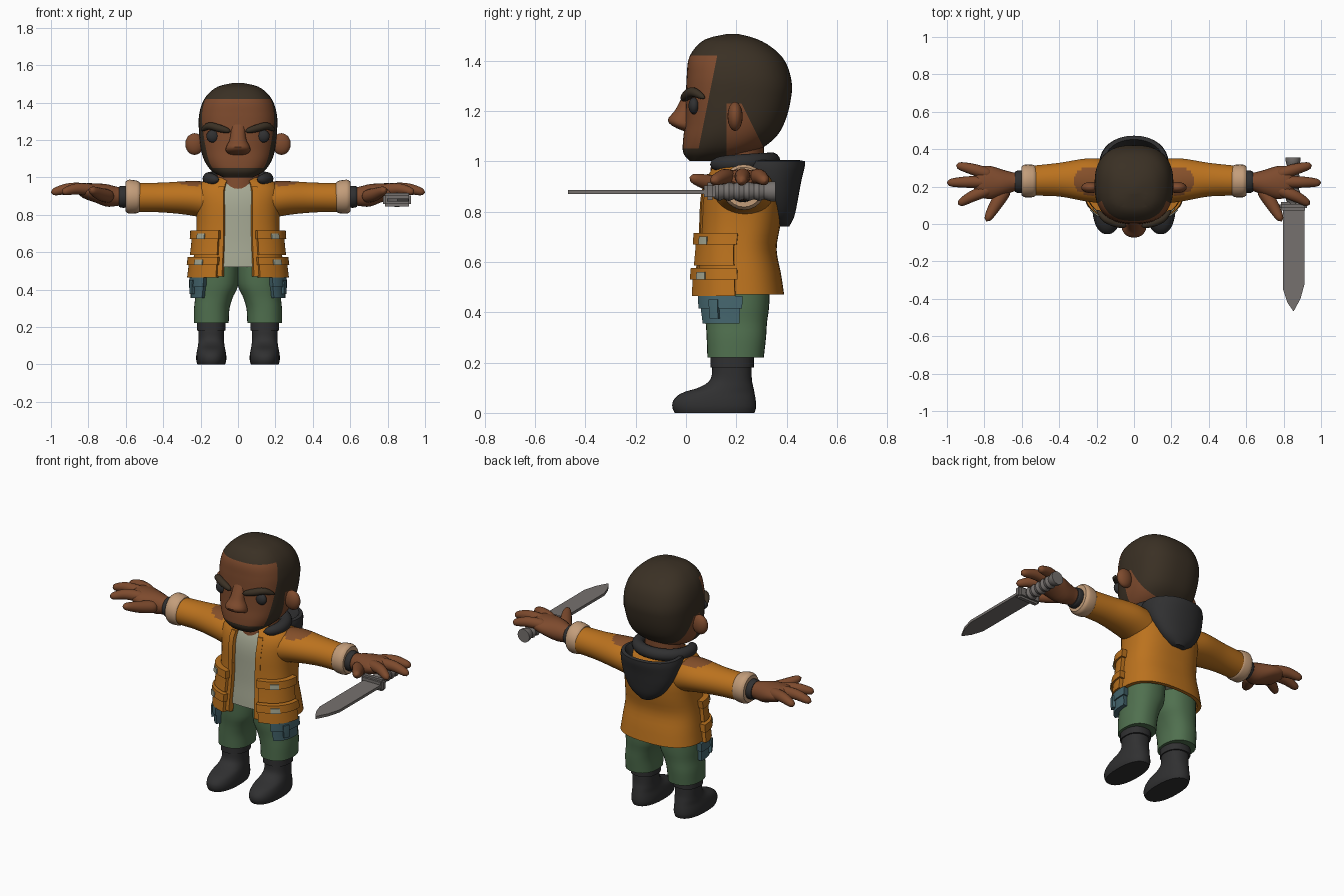
import bpy, bmesh, math
from mathutils import Vector

cube = bpy.data.objects.get("Cube")
if cube:
    bpy.data.objects.remove(cube)

# Colours
def material(name, code):
    rgb = [int(code[i:i + 2], 16) / 255 for i in (0, 2, 4)]
    col = [c / 12.92 if c < 0.04 else ((c + 0.055) / 1.055) ** 2.4 for c in rgb] + [1]
    m = bpy.data.materials.new(name)
    m.use_nodes = True
    m.diffuse_color = col
    m.node_tree.nodes["Principled BSDF"].inputs["Base Color"].default_value = col
    return m

SKIN, HAIR = material("skin brown", "7D4A2D"), material("hair dark brown", "3A3024")
JACKET, PATCH = material("jacket orange", "BB721E"), material("shoulder brown", "86502A")
SHIRT, PANTS = material("shirt pale grey", "A5A893"), material("trouser green", "50704F")
POUCH, BLACK = material("pouch teal", "45666E"), material("charcoal", "303031")
CUFF, STEEL = material("cuff beige", "C39D7A"), material("steel grey", "76716E")

# Mesh helpers
def finish(name, bm, mats, pair=False, rule=None, angle=40):
    bmesh.ops.recalc_face_normals(bm, faces=bm.faces[:])
    if rule:
        for f in bm.faces:
            f.material_index = int(bool(rule(f.calc_center_median())))
    me = bpy.data.meshes.new(name)
    bm.to_mesh(me)
    bm.free()
    for m in mats:
        me.materials.append(m)
    me.shade_smooth()
    me.set_sharp_from_angle(angle=math.radians(angle))
    ob = bpy.data.objects.new(name, me)
    bpy.context.collection.objects.link(ob)
    if pair:
        ob.modifiers.new("mirror", "MIRROR").use_mirror_merge = False
    return ob

def loft(name, rings, mats, pair=False, rule=None, cuts=(), angle=40):
    bm = bmesh.new()
    rows = [[bm.verts.new(p) for p in r] for r in rings]
    n = len(rows[0])
    for a, b in zip(rows, rows[1:]):
        for i in range(n):
            j = (i + 1) % n
            bm.faces.new((a[i], a[j], b[j], b[i]))
    bm.faces.new(rows[0])
    bm.faces.new(rows[-1])
    for co, no in cuts:
        bmesh.ops.bisect_plane(bm, geom=bm.verts[:] + bm.edges[:] + bm.faces[:],
                               plane_co=co, plane_no=no)
    return finish(name, bm, mats, pair, rule, angle)

def blend(keys, t):
    """Smooth interpolation through rows whose first number is the position."""
    i = 0
    while i < len(keys) - 2 and t > keys[i + 1][0]:
        i += 1
    a, b = keys[i], keys[i + 1]
    p, q = keys[max(i - 1, 0)], keys[min(i + 2, len(keys) - 1)]
    h = b[0] - a[0]
    s = (t - a[0]) / h
    out = []
    for k in range(1, len(a)):
        m0 = (b[k] - p[k]) / (b[0] - p[0]) * h
        m1 = (q[k] - a[k]) / (q[0] - a[0]) * h
        out.append((2*s**3 - 3*s*s + 1) * a[k] + (s**3 - 2*s*s + s) * m0
                   + (3*s*s - 2*s**3) * b[k] + (s**3 - s*s) * m1)
    return out

def steps(a, b, n):
    return [a + (b - a) * i / n for i in range(n + 1)]

def oval(keys, t, z, off=0.0, power=2.5):
    """Point on an upright body; rows are z, front, back, half width, centre x."""
    front, back, w, cx = blend(keys, z)
    bend = lambda v: math.copysign(abs(v) ** (2 / power), v)
    return Vector((cx + (w + off) * bend(math.sin(t)),
                   (front + back) / 2 - ((back - front) / 2 + off) * bend(math.cos(t)), z))

def body(name, keys, mats, n=16, seg=32, off=0.0, power=2.5, z0=None, **kw):
    zs = steps(keys[0][0] if z0 is None else z0, keys[-1][0], n)
    ts = steps(0, math.tau, seg)[:-1]
    return loft(name, [[oval(keys, t, z, off, power) for t in ts] for z in zs], mats, **kw)

def shell(name, keys, t0, t1, z0, z1, out, inner, mat, seg=14, n=4, pair=True):
    ts = steps(t0, t1, seg)
    rings = [[oval(keys, t, z, out) for t in ts] + [oval(keys, t, z, inner) for t in ts[::-1]]
             for z in steps(z0, z1, n)]
    return loft(name, rings, [mat], pair)

def limb(name, keys, mats, n=12, seg=24, **kw):
    """Sleeve-like part along x; rows are x, centre y, centre z, radius y, radius z."""
    rings = []
    for x in steps(keys[0][0], keys[-1][0], n):
        y, z, ry, rz = blend(keys, x)
        rings.append([(x, y + ry * math.cos(t), z + rz * math.sin(t))
                      for t in steps(0, math.tau, seg)[:-1]])
    return loft(name, rings, mats, pair=True, **kw)

def tube(name, path, mat, pair=True, n=20, seg=14):
    keys = [(i, *p) for i, p in enumerate(path)]
    at = lambda s: blend(keys, s * (len(path) - 1))
    rings = []
    for s in steps(0, 1, n):
        x, y, z, r = at(s)
        d = Vector(at(min(s + .02, 1))[:3]) - Vector(at(max(s - .02, 0))[:3])
        u = d.cross(Vector((0, 0, 1))).normalized()
        v = u.cross(d).normalized()
        r *= max(.08, math.sqrt(max(0, 1 - (2 * s - 1) ** 8)))
        rings.append([Vector((x, y, z)) + u * r * math.cos(t) + v * r * math.sin(t)
                      for t in steps(0, math.tau, seg)[:-1]])
    return loft(name, rings, [mat], pair, angle=70)

def ball(name, centre, size, mat):
    bm = bmesh.new()
    bmesh.ops.create_uvsphere(bm, u_segments=20, v_segments=12, radius=1)
    for v in bm.verts:
        v.co = Vector(centre) + Vector(a * b for a, b in zip(v.co, size))
    return finish(name, bm, [mat], pair=True, angle=80)

# Head with cropped hair, sideburns and beard cut in along planes
head = [(1.0, .015, .1, .08, 0), (1.03, -.01, .25, .135, 0), (1.08, -.012, .34, .175, 0),
        (1.15, -.004, .39, .198, 0), (1.27, 0, .42, .21, 0), (1.34, .003, .415, .207, 0),
        (1.41, .012, .385, .185, 0), (1.46, .045, .33, .145, 0), (1.49, .09, .27, .095, 0),
        (1.505, .16, .21, .025, 0)]
hair_cuts = [((0, 0, 1.42), (0, 0, 1)), ((0, 0, 1.05), (0, 0, 1)), ((0, 0, 1.23), (0, 0, 1)),
             ((0, .06, 1.1), (0, 1, -.2)), ((0, .16, 0), (0, 1, 0)), ((0, .22, 1.23), (0, 1, .5))]

def is_hair(c):
    face = 1.05 < c.z < 1.42 and c.y < .06 + (c.z - 1.1) * .2
    behind_jaw = c.z < 1.23 and .16 < c.y < .22 + (1.23 - c.z) * .5
    return not (face or behind_jaw)

body("head", head, [SKIN, HAIR], n=50, seg=56, rule=is_hair, cuts=hair_cuts)
body("neck", [(.9, .09, .31, .12, 0), (1.08, .11, .31, .11, 0)], [SKIN], n=2, power=2)
body("nose", [(1.12, -.01, .04, .045, 0), (1.14, -.055, .04, .065, 0), (1.165, -.072, .04, .062, 0),
              (1.2, -.045, .04, .045, 0), (1.25, -.018, .04, .038, 0), (1.29, .004, .04, .036, 0)],
     [SKIN], power=2.2)
ball("ears", (.232, .195, 1.178), (.05, .03, .058), SKIN)
ball("eyes", (.135, .032, 1.22), (.034, .022, .034), BLACK)
tube("eyebrows", [(.04, -.012, 1.245, .014), (.1, .004, 1.262, .02),
                  (.155, .03, 1.274, .019), (.197, .075, 1.25, .01)], HAIR)

# Open jacket over a shirt
torso = [(.47, .035, .39, .25, 0), (.55, .04, .378, .24, 0), (.65, .05, .36, .228, 0),
         (.75, .055, .375, .222, 0), (.85, .06, .38, .225, 0), (.92, .075, .36, .228, 0),
         (.97, .1, .33, .2, 0), (1.0, .13, .29, .14, 0)]
OPEN = .256
body("shirt", torso, [SHIRT], off=-.012, z0=.52)
shell("jacket", torso, OPEN, math.tau - OPEN, .47, 1.0, 0, -.022, JACKET, seg=44, n=18, pair=False)
shell("jacket_edges", torso, OPEN, .4, .475, .95, .007, -.01, JACKET, n=12)
for name, low, high in (("lower", .465, .575), ("upper", .585, .715)):
    shell(name + "_pockets", torso, .36, 1.52, low, high - .03, .022, -.01, JACKET)
    shell(name + "_pocket_flaps", torso, .33, 1.56, high - .045, high, .032, -.01, JACKET)
    shell(name + "_pocket_tabs", torso, .68, .94, high - .045, high - .015, .037, .03, SHIRT)

# Sleeves, cuffs and wrist bands
limb("sleeves", [(.12, .225, .87, .12, .105), (.25, .235, .888, .115, .092),
                 (.4, .237, .892, .09, .08), (.54, .232, .892, .08, .077)], [JACKET, PATCH],
     n=50, seg=40,
     rule=lambda c: c.z > .91 and ((c.x - .23) / .095) ** 2 + ((c.y - .23) / .075) ** 2 < 1)
limb("cuffs", [(.525, .23, .895, .078, .078), (.537, .23, .895, .086, .086),
               (.585, .23, .897, .087, .09), (.602, .23, .897, .076, .079)], [CUFF])
limb("wrist_bands", [(.59, .226, .896, .054, .054), (.6, .226, .896, .059, .058),
                     (.625, .226, .896, .059, .058), (.635, .226, .896, .054, .054)], [BLACK])

# Hands with three fingers and a thumb
limb("palms", [(.57, .226, .897, .048, .047), (.64, .225, .898, .05, .05), (.7, .22, .903, .07, .06),
               (.77, .222, .918, .088, .05), (.83, .225, .928, .078, .038),
               (.855, .225, .93, .045, .02)], [SKIN])
for name, path in {
    "ring_fingers": [(.76, .26, .93, .034), (.86, .292, .938, .03), (.95, .315, .92, .02)],
    "middle_fingers": [(.78, .225, .935, .034), (.9, .224, .94, .03), (1.0, .22, .918, .02)],
    "index_fingers": [(.76, .19, .93, .034), (.86, .15, .938, .03), (.94, .105, .92, .02)],
    "thumbs": [(.68, .19, .895, .036), (.735, .11, .91, .034), (.79, .015, .935, .02)],
}.items():
    tube(name, path, SKIN)

# Hood lying on the back, with a collar open at the front
hood = [(.74, .34, .41, .04, 0), (.78, .32, .43, .1, 0), (.85, .28, .445, .15, 0),
        (.92, .22, .458, .178, 0), (.98, .18, .472, .185, 0), (1.0, .18, .472, .18, 0)]
ts = steps(0, math.tau, 32)[:-1]
rings = [[oval(hood, t, z, 0, 2.1) for t in ts] for z in steps(.74, 1.0, 14)]
rings += [[oval(hood, t, 1.0, o, 2.1) + Vector((0, 0, dz)) for t in ts]
          for o, dz in ((-.02, .004), (-.035, -.02), (-.06, -.08))]
loft("hood", rings, [BLACK])
tube("collar", [(.155 * math.sin(a), .2 - .14 * math.cos(a), .985 + .015 * (1 - math.cos(a)) / 2, .035)
                for a in steps(.75, math.tau - .75, 12)], BLACK, pair=False, n=36)

# Trousers and thigh pouches
leg = [(.22, .085, .309, .093, .143), (.3, .082, .318, .095, .14), (.36, .078, .322, .101, .128),
       (.42, .07, .33, .115, .115), (.56, .065, .335, .115, .108)]
body("trouser_legs", leg, [PANTS], pair=True, power=2.3)
shell("thigh_pouches", leg, .45, 1.62, .355, .44, .024, -.01, POUCH)
shell("thigh_pouch_flaps", leg, .42, 1.66, .415, .465, .032, -.01, POUCH)
shell("thigh_pouch_straps", leg, .95, 1.2, .375, .45, .039, .01, POUCH)

# Boots
body("boots", [(0, -.045, .272, .074, .143), (.02, -.054, .278, .08, .143), (.05, -.05, .277, .08, .143),
               (.08, -.015, .272, .075, .143), (.1, .05, .268, .071, .143), (.13, .095, .262, .068, .143),
               (.19, .105, .26, .07, .143)], [BLACK], n=20, pair=True, power=2.3)
body("boot_bands", [(.18, .097, .27, .077, .143), (.222, .097, .27, .077, .143)], [BLACK],
     n=2, pair=True, power=2.3)

# Knife held under the left hand
bm = bmesh.new()
outline = [(.797, .1), (.797, -.35), (.82, -.42), (.853, -.468), (.89, -.4), (.912, -.32), (.912, .1)]
face = bm.faces.new([bm.verts.new((x, y, .87)) for x, y in outline])
top = bmesh.ops.extrude_face_region(bm, geom=[face])["geom"]
bmesh.ops.translate(bm, vec=(0, 0, .016), verts=[v for v in top if isinstance(v, bmesh.types.BMVert)])
finish("knife_blade", bm, [STEEL])

bm = bmesh.new()
bmesh.ops.create_cube(bm, size=1)
for v in bm.verts:
    v.co = Vector((.85 + v.co.x * .15, .095 + v.co.y * .045, .88 + v.co.z * .07))
bmesh.ops.bevel(bm, geom=bm.edges[:], offset=.012, segments=2, affect="EDGES")
finish("knife_guard", bm, [STEEL])

grip = [(.11, .028)] + [(.13 + .02 * i, (.038, .031)[i % 2]) for i in range(11)] + [(.34, .04), (.355, .04)]
loft("knife_handle", [[(.85 + r * math.cos(t), y, .88 + r * math.sin(t))
                       for t in steps(0, math.tau, 16)[:-1]] for y, r in grip], [STEEL], angle=30)
